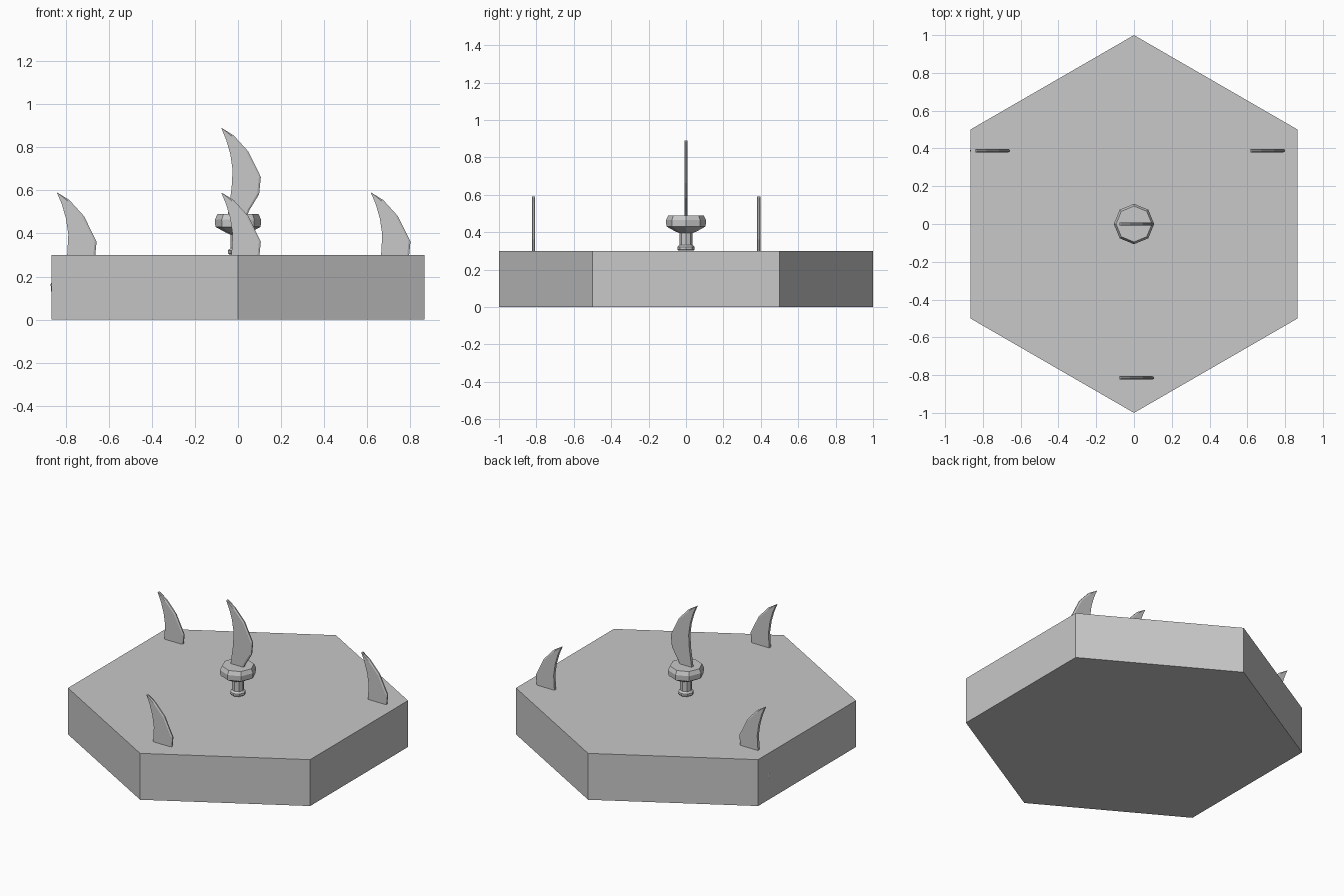
import bpy, bmesh, math

if "Cube" in bpy.data.objects:
    bpy.data.objects.remove(bpy.data.objects["Cube"])

grey = bpy.data.materials.new("stone grey")
grey.diffuse_color = (0.58, 0.58, 0.58, 1)
grey.use_nodes = True
grey.node_tree.nodes["Principled BSDF"].inputs["Base Color"].default_value = grey.diffuse_color


def finish(name, bm, loc=(0, 0, 0)):
    bmesh.ops.recalc_face_normals(bm, faces=bm.faces)
    mesh = bpy.data.meshes.new(name)
    bm.to_mesh(mesh)
    bm.free()
    mesh.materials.append(grey)
    ob = bpy.data.objects.new(name, mesh)
    ob.location = loc
    bpy.context.collection.objects.link(ob)
    return ob


def skin(bm, rings):
    """Join closed rings of points with quads and cap both ends."""
    loops = [[bm.verts.new(p) for p in ring] for ring in rings]
    n = len(loops[0])
    for a, b in zip(loops, loops[1:]):
        for i in range(n):
            j = (i + 1) % n
            bm.faces.new((a[i], a[j], b[j], b[i]))
    bm.faces.new(loops[0])
    bm.faces.new(loops[-1])


def turned(name, profile, sides, loc=(0, 0, 0)):
    """Faceted turned solid with a corner on the y axis."""
    rings = []
    for r, z in profile:
        angles = [math.pi / 2 + math.tau * i / sides for i in range(sides)]
        rings.append([(r * math.cos(a), r * math.sin(a), z) for a in angles])
    bm = bmesh.new()
    skin(bm, rings)
    return finish(name, bm, loc)


# Hexagonal slab
turned("hexagon_base", [(1, 0), (1, 0.3)], 6)

# Hilt profile (radius, height): pommel foot, grip and flared guard
HILT = [(0.040, 0.002), (0.046, 0.008), (0.046, 0.022), (0.035, 0.032),
        (0.035, 0.095), (0.060, 0.106), (0.105, 0.131), (0.107, 0.165),
        (0.095, 0.190)]

# Blade stations: inner edge (x, z), outer edge (x, z)
BLADE = [((-0.048, 0.180), (0.040, 0.180)),
         ((-0.043, 0.215), (0.055, 0.212)),
         ((-0.030, 0.305), (0.098, 0.282)),
         ((-0.025, 0.395), (0.106, 0.362)),
         ((-0.036, 0.470), (0.048, 0.480)),
         ((-0.055, 0.535), (-0.020, 0.555)),
         ((-0.078, 0.590), (-0.070, 0.586))]


def blade(name, loc):
    """Curved plate with a narrow bevel along its outer edge."""
    thick, edge = 0.009, 0.004
    rings = []
    for (xi, zi), (xo, zo) in BLADE:
        d = math.hypot(xo - xi, zo - zi)
        t = 1 - min(0.009, d * 0.4) / d
        xs, zs = xi + (xo - xi) * t, zi + (zo - zi) * t
        rings.append([(xi, -thick, zi), (xs, -thick, zs), (xo, -edge, zo),
                      (xo, edge, zo), (xs, thick, zs), (xi, thick, zi)])
    bm = bmesh.new()
    skin(bm, rings)
    return finish(name, bm, loc)


# One raised dagger in the middle, three sunk into the slab
SPOTS = {"centre": (0, 0, 0.3), "front": (0, -0.815, 0),
         "back_left": (-0.762, 0.388, 0), "back_right": (0.694, 0.388, 0)}
for spot, loc in SPOTS.items():
    turned(spot + "_hilt", HILT, 8, loc)
    blade(spot + "_blade", loc)
